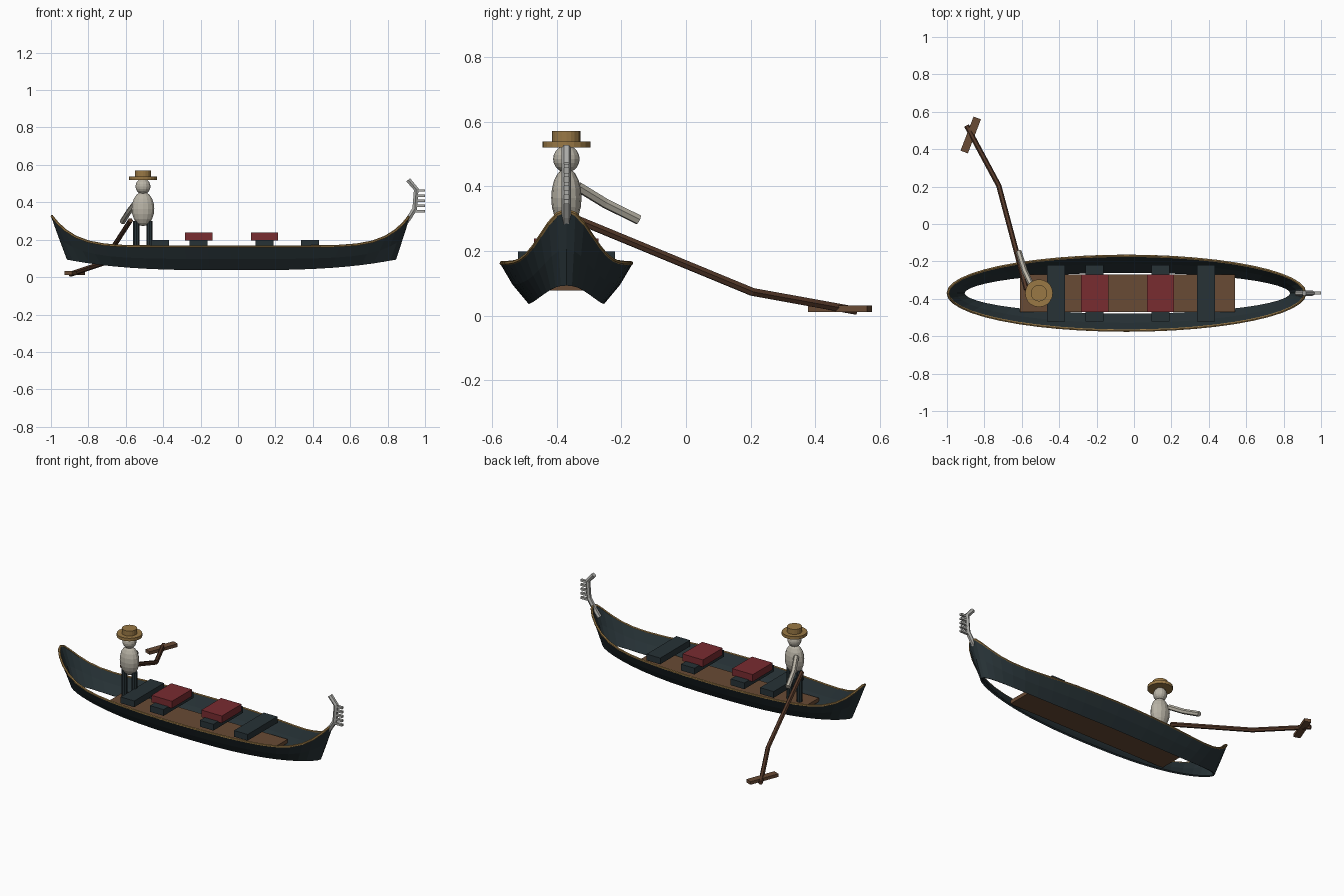
import bpy, bmesh, math
from mathutils import Vector

if "Cube" in bpy.data.objects:
    bpy.data.objects.remove(bpy.data.objects["Cube"])

CY = -0.37  # boat centre line


def mat(name, r, g, b):
    m = bpy.data.materials.new(name)
    m.diffuse_color = (r, g, b, 1)
    m.use_nodes = True
    m.node_tree.nodes["Principled BSDF"].inputs["Base Color"].default_value = m.diffuse_color
    return m


BLACK = mat("black_paint", 0.02, 0.032, 0.037)
RED = mat("red_cloth", 0.19, 0.025, 0.03)
FLOOR = mat("floor_wood", 0.14, 0.07, 0.035)
OAR = mat("oar_wood", 0.09, 0.04, 0.022)
GOLD = mat("straw_gold", 0.32, 0.19, 0.06)
STEEL = mat("steel", 0.42, 0.42, 0.40)
SHIRT = mat("shirt", 0.48, 0.45, 0.38)


def finish(ob, name, m):
    ob.name = name
    ob.data.materials.clear()
    ob.data.materials.append(m)
    return ob


def box(name, loc, size, m, rot=0):
    bpy.ops.mesh.primitive_cube_add(size=1, location=loc, rotation=(0, 0, rot))
    ob = bpy.context.object
    ob.scale = size
    return finish(ob, name, m)


def cyl(name, x, y, z0, z1, r, m, n=16):
    bpy.ops.mesh.primitive_cylinder_add(vertices=n, radius=r, depth=z1 - z0,
                                        location=(x, y, (z0 + z1) / 2))
    return finish(bpy.context.object, name, m)


def ball(name, loc, scale, m):
    bpy.ops.mesh.primitive_uv_sphere_add(segments=14, ring_count=10, radius=1, location=loc)
    bpy.context.object.scale = scale
    return finish(bpy.context.object, name, m)


def tube(name, pts, r, m, cyclic=False, res=1):
    cu = bpy.data.curves.new(name, 'CURVE')
    cu.dimensions = '3D'
    cu.bevel_depth = r
    cu.bevel_resolution = res
    cu.use_fill_caps = True
    sp = cu.splines.new('POLY')
    sp.points.add(len(pts) - 1)
    for p, co in zip(sp.points, pts):
        p.co = (*co, 1)
    sp.use_cyclic_u = cyclic
    sp.use_smooth = False
    ob = bpy.data.objects.new(name, cu)
    bpy.context.collection.objects.link(ob)
    return finish(ob, name, m)


# Hull: bottom edge and gunwale rings, with a slightly bulged ring between
N = 48
bottom, top = [], []
for i in range(N):
    a = 2 * math.pi * i / N
    c, s = math.cos(a), math.sin(a)
    bottom.append(Vector((-0.035 + 0.875 * c, CY + 0.113 * s, 0.04 + 0.055 * abs(c) ** 3)))
    top.append(Vector((-0.04 + 0.955 * c, CY + 0.2 * s, 0.163 + 0.163 * abs(c) ** 8)))
middle = [b.lerp(t, 0.5) + Vector((0, 0.006 * math.sin(2 * math.pi * i / N), -0.002))
          for i, (b, t) in enumerate(zip(bottom, top))]
bm = bmesh.new()
rings = [[bm.verts.new(p) for p in ring] for ring in (bottom, middle, top)]
for lo, hi in zip(rings, rings[1:]):
    for i in range(N):
        j = (i + 1) % N
        bm.faces.new((lo[i], lo[j], hi[j], hi[i]))
me = bpy.data.meshes.new("hull")
bm.to_mesh(me)
bm.free()
hull = bpy.data.objects.new("hull", me)
bpy.context.collection.objects.link(hull)
finish(hull, "hull", BLACK)
mod = hull.modifiers.new("thickness", 'SOLIDIFY')
mod.thickness = 0.01
mod.offset = 0

# Gilded rim along the gunwale
tube("gunwale_rim", top, 0.007, GOLD, cyclic=True)

# Floor, cross benches and cushions
box("floor", (-0.035, CY, 0.09), (1.15, 0.2, 0.024), FLOOR)
for i, x in enumerate((-0.417, -0.21, 0.142, 0.384)):
    box(f"bench_{i + 1}", (x, CY, 0.179), (0.096, 0.3, 0.04), BLACK)
for i, x in enumerate((-0.21, 0.142)):
    box(f"cushion_{i + 1}", (x, CY, 0.217), (0.145, 0.2, 0.045), RED)

# Bow ornament with comb teeth
tube("bow_iron", [(0.87, CY, 0.26), (0.91, CY, 0.31), (0.945, CY, 0.365),
                  (0.953, CY, 0.47), (0.91, CY, 0.52)], 0.015, STEEL)
for i in range(5):
    box(f"comb_tooth_{i + 1}", (0.973, CY, 0.353 + 0.0275 * i), (0.054, 0.016, 0.013), STEEL)

# Rower
RX = -0.508
for side, dx in (("left", -0.035), ("right", 0.035)):
    cyl(f"{side}_leg", RX + dx, CY, 0.1, 0.3, 0.018, BLACK, 10)
ball("torso", (RX, CY, 0.365), (0.062, 0.047, 0.092), SHIRT)
ball("head", (RX, CY, 0.485), (0.041, 0.041, 0.042), SHIRT)
cyl("hat_brim", RX, CY, 0.52, 0.539, 0.074, GOLD, 20)
cyl("hat_crown", RX, CY, 0.539, 0.571, 0.044, GOLD, 20)
tube("arm", [(-0.545, -0.335, 0.40), (-0.585, -0.25, 0.348), (-0.617, -0.147, 0.297)],
     0.016, SHIRT)

# Oar and blade
tube("oar_shaft", [(-0.575, -0.35, 0.303), (-0.723, 0.205, 0.074), (-0.895, 0.525, 0.016)],
     0.014, OAR)
box("oar_blade", (-0.873, 0.476, 0.022), (0.195, 0.042, 0.02), FLOOR, math.radians(69))
